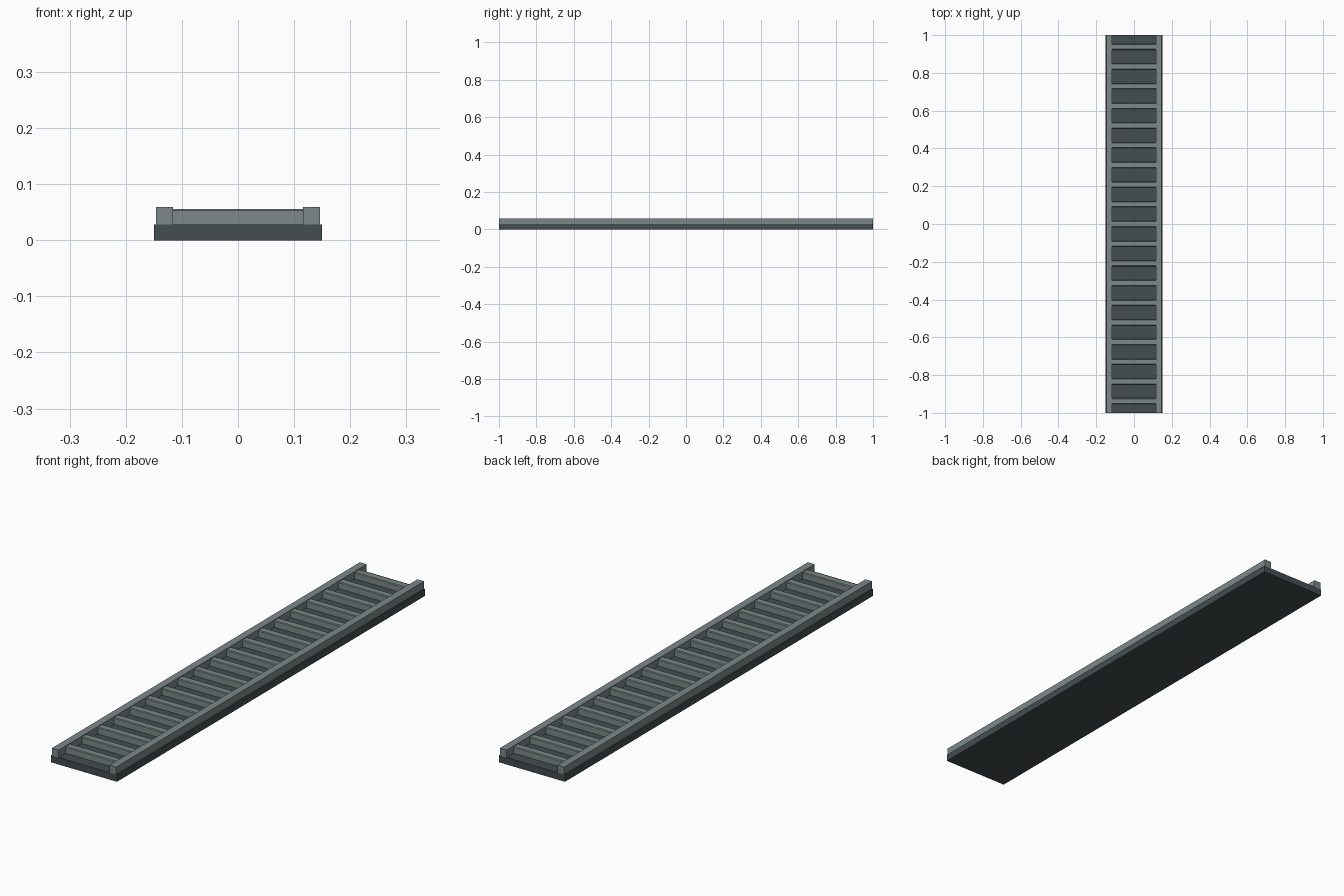
import bpy, bmesh
from mathutils import Matrix

if "Cube" in bpy.data.objects:
    bpy.data.objects.remove(bpy.data.objects["Cube"])


def material(name, rgb):
    m = bpy.data.materials.new(name)
    m.diffuse_color = (*rgb, 1.0)
    m.use_nodes = True
    m.node_tree.nodes["Principled BSDF"].inputs["Base Color"].default_value = m.diffuse_color
    return m


DARK = material("dark_slate", (0.056, 0.074, 0.082))
LIGHT = material("light_grey_green", (0.200, 0.250, 0.246))


def box(name, x, y, z, mat, chamfer=0.0):
    """Box from (min, max) ranges, with optional chamfer on its long x edges."""
    bm = bmesh.new()
    bmesh.ops.create_cube(bm, size=1.0)
    for v in bm.verts:
        for i, (lo, hi) in enumerate((x, y, z)):
            v.co[i] = lo if v.co[i] < 0 else hi
    if chamfer:
        mid = sum(z) / 2
        edges = [e for e in bm.edges if all(v.co.z > mid for v in e.verts)
                 and abs(e.verts[0].co.y - e.verts[1].co.y) < 1e-6]
        bmesh.ops.bevel(bm, geom=edges, offset=chamfer, segments=1,
                        affect='EDGES', profile=0.5)
    me = bpy.data.meshes.new(name)
    bm.to_mesh(me)
    bm.free()
    me.materials.append(mat)
    ob = bpy.data.objects.new(name, me)
    bpy.context.collection.objects.link(ob)
    return ob


BASE_TOP = 0.0285

# Base plate
box("base_plate", (-0.15, 0.15), (-1, 1), (0, BASE_TOP), DARK)

# Side rails
box("left_rail", (-0.146, -0.1155), (-1, 1), (BASE_TOP, 0.059), LIGHT)
box("right_rail", (0.1155, 0.146), (-1, 1), (BASE_TOP, 0.059), LIGHT)

# Cross rungs with chamfered top edges
COUNT, PITCH = 19, 0.1042
for i in range(COUNT):
    yc = (i - (COUNT - 1) / 2) * PITCH
    box(f"rung_{i + 1}", (-0.1155, 0.1155), (yc - 0.0155, yc + 0.0155),
        (BASE_TOP, 0.0557), LIGHT, chamfer=0.003)
